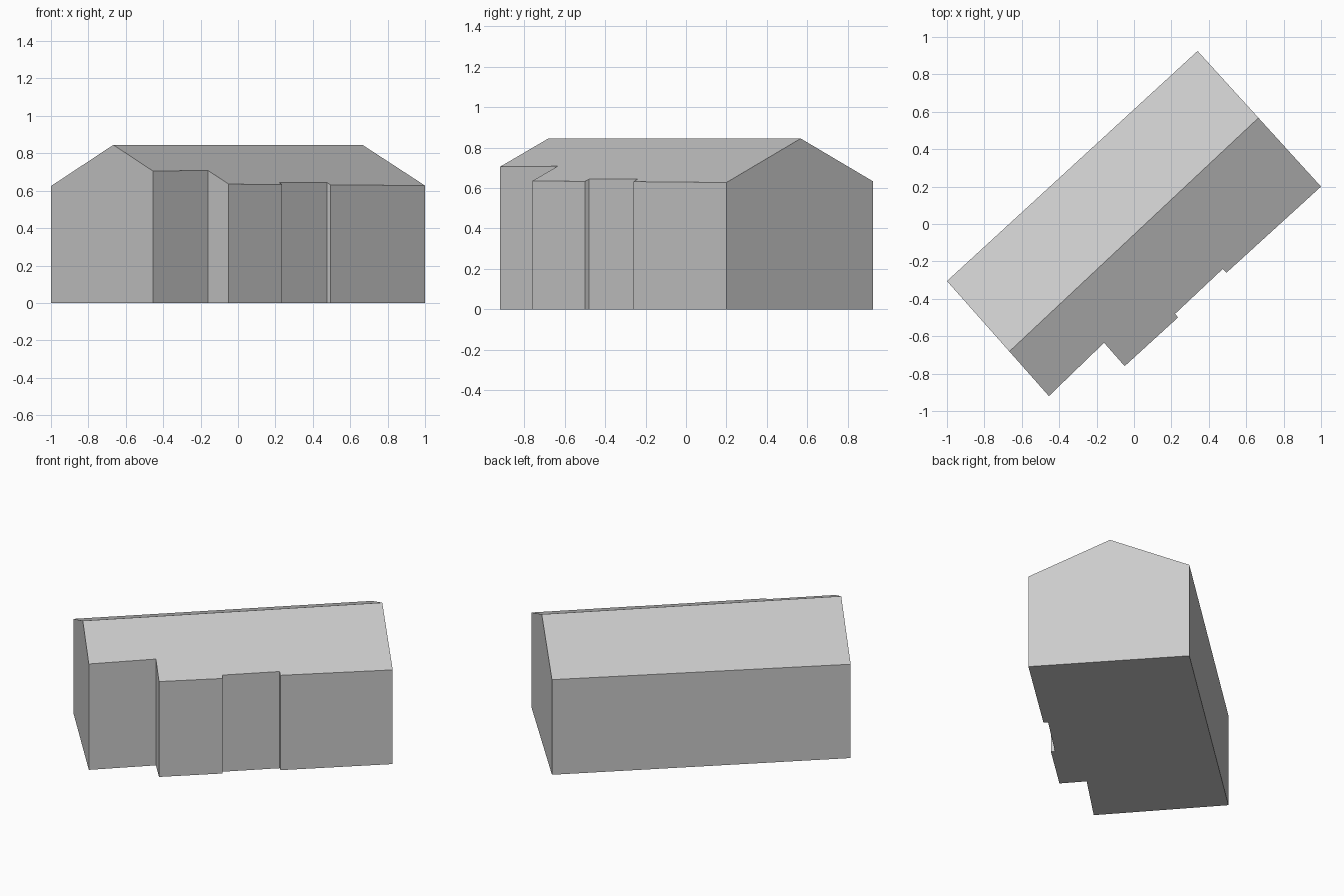
import bpy
import bmesh
from mathutils import Vector

cube = bpy.data.objects.get("Cube")
if cube:
    bpy.data.objects.remove(cube, do_unlink=True)

RIDGE_Z, PITCH = 0.845, 0.438

grey = bpy.data.materials.new("light grey")
colour = (0.6, 0.6, 0.6, 1.0)
grey.diffuse_color = colour
grey.use_nodes = True
grey.node_tree.nodes["Principled BSDF"].inputs["Base Color"].default_value = colour

# Footprint corners: straight back wall and a stepped front wall
back_wall = [Vector((0.34, 0.925)), Vector((-1.0, -0.305))]
front_wall = [Vector(p) for p in (
    (-0.455, -0.92), (-0.16, -0.635), (-0.05, -0.76), (0.235, -0.50),
    (0.22, -0.48), (0.475, -0.24), (0.495, -0.26), (1.0, 0.2))]

# Ridge ends lie on the gable lines
ridge_west = back_wall[1].lerp(front_wall[0], 0.612)
ridge_east = front_wall[-1].lerp(back_wall[0], 0.507)
along = (ridge_east - ridge_west).normalized()
across = Vector((along.y, -along.x))


def eave(p):
    """Point on the roof surface above a footprint point."""
    return (p.x, p.y, RIDGE_Z - PITCH * abs((p - ridge_west).dot(across)))


def ground(p):
    return (p.x, p.y, 0.0)


def make_part(name, polygons):
    bm = bmesh.new()
    for polygon in polygons:
        bm.faces.new([bm.verts.new(co) for co in polygon])
    bmesh.ops.remove_doubles(bm, verts=bm.verts, dist=0.0005)
    mesh = bpy.data.meshes.new(name)
    bm.to_mesh(mesh)
    bm.free()
    mesh.materials.append(grey)
    bpy.context.collection.objects.link(bpy.data.objects.new(name, mesh))


def facade(points):
    """Upright wall under the roof; three points make a gable."""
    return [ground(points[0]), ground(points[-1])] + [eave(p) for p in reversed(points)]


# Walls
make_part("front_walls", [facade(pair) for pair in zip(front_wall, front_wall[1:])])
make_part("back_wall", [facade(back_wall)])
make_part("west_gable", [facade([back_wall[1], ridge_west, front_wall[0]])])
make_part("east_gable", [facade([front_wall[-1], ridge_east, back_wall[0]])])

# Roof slopes and floor
make_part("front_roof", [[eave(p) for p in front_wall + [ridge_east, ridge_west]]])
make_part("back_roof", [[eave(p) for p in back_wall + [ridge_west, ridge_east]]])
make_part("floor", [[ground(p) for p in reversed(front_wall + back_wall)]])
